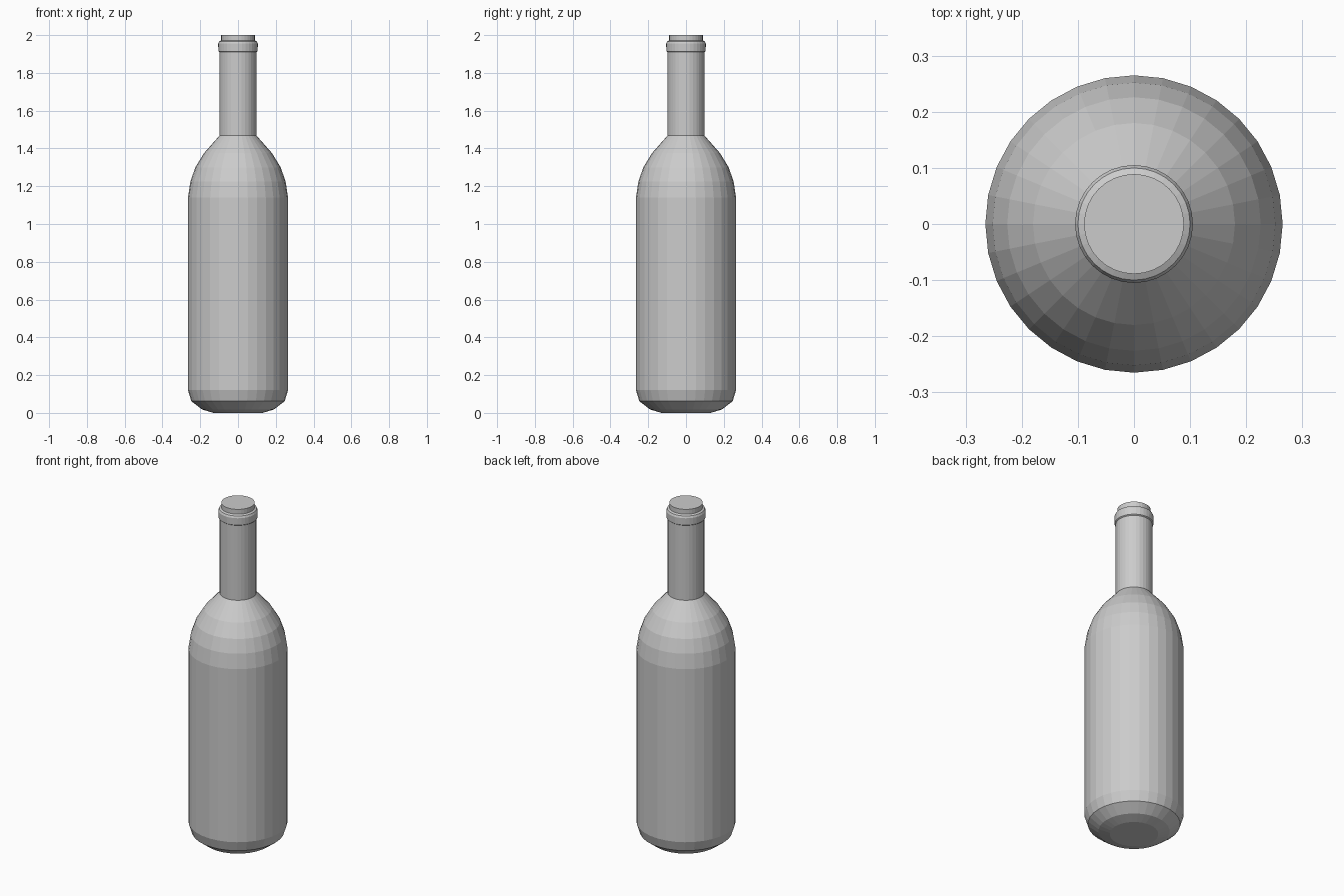
import bpy
import bmesh
from math import cos, sin, tau

SIDES = 32

if "Cube" in bpy.data.objects:
    bpy.data.objects.remove(bpy.data.objects["Cube"], do_unlink=True)

grey = bpy.data.materials.new("plain grey")
grey.use_nodes = True
grey.diffuse_color = (0.6, 0.6, 0.6, 1)
grey.node_tree.nodes["Principled BSDF"].inputs["Base Color"].default_value = (0.6, 0.6, 0.6, 1)


def lathe(name, profile):
    """Turn a (radius, height) profile around z and cap both ends."""
    bm = bmesh.new()
    rings = [[bm.verts.new((r * cos(tau * i / SIDES), r * sin(tau * i / SIDES), z))
              for i in range(SIDES)] for r, z in profile]
    for low, high in zip(rings, rings[1:]):
        for i in range(SIDES):
            j = (i + 1) % SIDES
            bm.faces.new((low[i], low[j], high[j], high[i]))
    bm.faces.new(rings[0][::-1])
    bm.faces.new(rings[-1])
    mesh = bpy.data.meshes.new(name)
    bm.to_mesh(mesh)
    bm.free()
    mesh.materials.append(grey)
    obj = bpy.data.objects.new(name, mesh)
    bpy.context.collection.objects.link(obj)
    return obj


# Rounded base, straight body, curved shoulder and neck
lathe("bottle_body", [
    (0.13, 0), (0.19, 0.018), (0.247, 0.062), (0.265, 0.12),
    (0.265, 1.14), (0.252, 1.225), (0.226, 1.3), (0.18, 1.375),
    (0.098, 1.468), (0.098, 1.93)])

# Raised lip around the mouth
lathe("lip_ring", [
    (0.096, 1.908), (0.104, 1.914), (0.105, 1.955), (0.1, 1.966), (0.088, 1.972)])

# Stopper standing just proud of the lip
lathe("cork", [(0.089, 1.95), (0.089, 2.0)])
